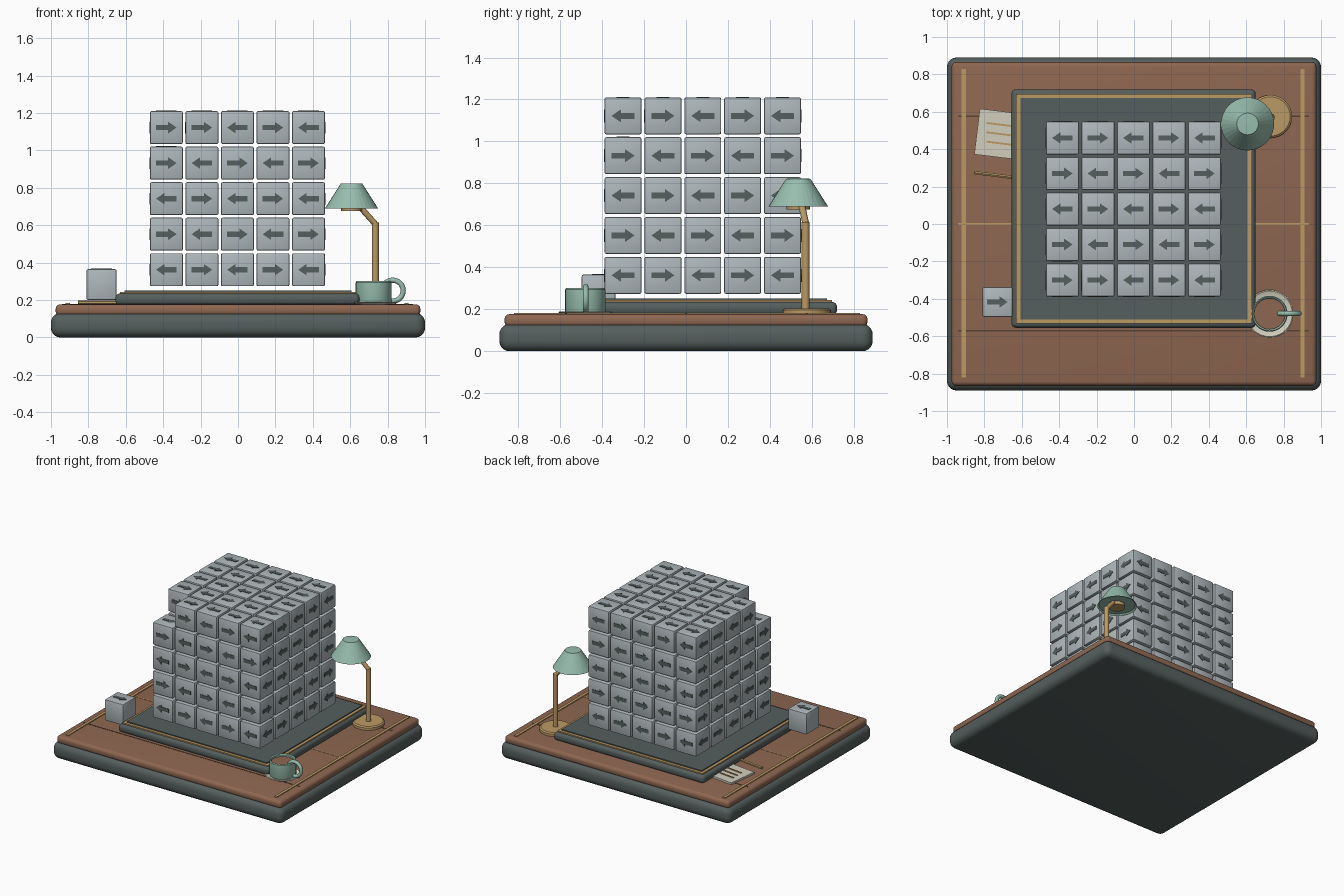
import bpy, bmesh, math
from mathutils import Vector, Matrix

if "Cube" in bpy.data.objects:
    bpy.data.objects.remove(bpy.data.objects["Cube"])


def colour(name, r, g, b):
    m = bpy.data.materials.new(name)
    m.diffuse_color = (r, g, b, 1)
    m.use_nodes = True
    m.node_tree.nodes["Principled BSDF"].inputs["Base Color"].default_value = m.diffuse_color
    return m


GREY = colour("block grey", 0.43, 0.48, 0.50)
WOOD = colour("wood brown", 0.27, 0.135, 0.082)
SEAM = colour("seam brown", 0.10, 0.055, 0.035)
DARK = colour("slate dark", 0.09, 0.115, 0.11)
BRASS = colour("brass tan", 0.50, 0.32, 0.13)
TEAL = colour("pale teal", 0.31, 0.51, 0.42)
PAPER = colour("paper cream", 0.65, 0.62, 0.51)


def finish(name, bm, mat, smooth=True):
    bmesh.ops.recalc_face_normals(bm, faces=bm.faces)
    me = bpy.data.meshes.new(name)
    bm.to_mesh(me)
    bm.free()
    ob = bpy.data.objects.new(name, me)
    bpy.context.collection.objects.link(ob)
    me.materials.append(mat)
    if smooth:
        bpy.context.view_layer.objects.active = ob
        bpy.ops.object.select_all(action='DESELECT')
        ob.select_set(True)
        bpy.ops.object.shade_smooth_by_angle(angle=math.radians(35))
    return ob


def add_box(bm, lo, hi, turn=0.0):
    lo, hi = Vector(lo), Vector(hi)
    mat = (Matrix.Translation((lo + hi) / 2) @ Matrix.Rotation(turn, 4, 'Z')
           @ Matrix.Diagonal((*(hi - lo), 1)))
    bmesh.ops.create_cube(bm, size=1, matrix=mat)


def box(name, lo, hi, mat, bevel=0.0, segments=3, turn=0.0):
    bm = bmesh.new()
    add_box(bm, lo, hi, turn)
    if bevel:
        bmesh.ops.bevel(bm, geom=bm.edges[:], offset=bevel, segments=segments,
                        profile=0.5, affect='EDGES')
    return finish(name, bm, mat, bevel > 0)


def lathe(name, profile, centre, mat, steps=32, smooth=True):
    """Turn a (radius, z) profile about a vertical axis."""
    bm = bmesh.new()
    rings = []
    for r, z in profile:
        n = 1 if r == 0 else steps
        rings.append([bm.verts.new((centre[0] + r * math.cos(math.tau * i / n),
                                    centre[1] + r * math.sin(math.tau * i / n), z))
                      for i in range(n)])
    for a, b in zip(rings, rings[1:]):
        for i in range(steps):
            j = (i + 1) % steps
            quad = [a[i % len(a)], a[j % len(a)], b[j % len(b)], b[i % len(b)]]
            bm.faces.new(list(dict.fromkeys(quad)))
    return finish(name, bm, mat, smooth)


def rod(name, a, b, radius, mat, sides=16):
    a, b = Vector(a), Vector(b)
    bm = bmesh.new()
    rot = (b - a).to_track_quat('Z', 'Y').to_matrix().to_4x4()
    bmesh.ops.create_cone(bm, cap_ends=True, segments=sides, radius1=radius,
                          radius2=radius, depth=(b - a).length,
                          matrix=Matrix.Translation((a + b) / 2) @ rot)
    return finish(name, bm, mat)


def torus(name, centre, major, minor, mat, rot=(0, 0, 0)):
    bpy.ops.mesh.primitive_torus_add(major_segments=36, minor_segments=10, location=centre,
                                     rotation=rot, major_radius=major, minor_radius=minor)
    ob = bpy.context.object
    ob.name = name
    ob.data.materials.append(mat)
    bpy.ops.object.shade_smooth()


# Plinth and wooden desk top
box("plinth", (-1, -0.89, 0), (1, 0.89, 0.13), DARK, 0.05, 5)
box("desk_top", (-0.975, -0.865, 0.115), (0.975, 0.865, 0.177), WOOD, 0.024, 4)
for x in (-0.91, 0.90):
    box("side_inlay", (x - 0.011, -0.82, 0.17), (x + 0.011, 0.83, 0.183), BRASS)
box("centre_inlay", (-0.94, -0.005, 0.17), (0.935, 0.005, 0.179), BRASS)
for y in (-0.572, 0.575):
    box("plank_seam", (-0.94, y - 0.004, 0.17), (0.935, y + 0.004, 0.179), SEAM)

# Display board with brass border
box("board", (-0.655, -0.555, 0.172), (0.65, 0.72, 0.235), DARK, 0.024, 4)
box("board_border", (-0.63, -0.532, 0.23), (0.63, 0.695, 0.244), BRASS)
box("board_panel", (-0.608, -0.51, 0.235), (0.608, 0.673, 0.252), DARK)

# Stacked blocks: five by five by five with one front top corner missing
STEP, HALF, N = 0.19, 0.088, 5
cells = {(i, j, k) for i in range(N) for j in range(N) for k in range(N)} - {(0, 0, 4)}


def cell_pos(c):
    return Vector(((c[0] - 2) * STEP - 0.003, (c[1] - 2) * STEP + 0.08, c[2] * STEP + 0.362))


def add_arrow(bm, centre, n, up, flip, scale=1.0):
    """Raised flat arrow on the face with normal n."""
    right = up.cross(n) * (-1 if flip else 1)
    outline = [(-0.055, -0.014), (0.01, -0.014), (0.01, -0.031), (0.055, 0),
               (0.01, 0.031), (0.01, 0.014), (-0.055, 0.014)]
    layers = [[bm.verts.new(centre + (right * u + up * v) * scale + n * h) for u, v in outline]
              for h in (-0.002, 0.003)]
    for ring in layers:
        bm.faces.new(ring)
    for i in range(len(outline)):
        j = (i + 1) % len(outline)
        bm.faces.new((layers[0][i], layers[0][j], layers[1][j], layers[1][i]))


blocks, arrows = bmesh.new(), bmesh.new()
Z, Y = Vector((0, 0, 1)), Vector((0, 1, 0))
for c in sorted(cells):
    p, h = cell_pos(c), Vector((HALF,) * 3)
    add_box(blocks, p - h, p + h)
    for d in ((1, 0, 0), (-1, 0, 0), (0, 1, 0), (0, -1, 0), (0, 0, 1)):
        if tuple(a + b for a, b in zip(c, d)) not in cells:
            n = Vector(d)
            add_arrow(arrows, p + n * HALF, n, Y if d[2] else Z, sum(c) % 2 == 0)
bmesh.ops.bevel(blocks, geom=blocks.edges[:], offset=0.008, segments=2,
                profile=0.5, affect='EDGES')
finish("stacked_blocks", blocks, GREY)

# Loose block, arrow on its top only
box("loose_block", (-0.81, -0.497, 0.2), (-0.65, -0.337, 0.365), GREY, 0.008, 2)
add_arrow(arrows, Vector((-0.73, -0.417, 0.365)), Z, Y, False)
finish("block_arrows", arrows, DARK, False)

# Desk lamp
lathe("lamp_base", [(0, 0.172), (0.115, 0.172), (0.115, 0.196), (0.105, 0.204), (0, 0.204)],
      (0.73, 0.575), BRASS)
rod("lamp_post", (0.735, 0.57, 0.2), (0.735, 0.57, 0.615), 0.019, BRASS)
rod("lamp_arm", (0.737, 0.572, 0.603), (0.62, 0.543, 0.735), 0.016, BRASS)
lathe("lamp_shade", [(0, 0.70), (0.13, 0.70), (0.142, 0.69), (0.058, 0.822), (0, 0.824)],
      (0.607, 0.535), TEAL, 32, False)
lathe("lamp_bulb", [(0, 0.675), (0.055, 0.675), (0.055, 0.705), (0, 0.705)],
      (0.607, 0.535), BRASS)

# Mug on a saucer
MUG = (0.725, -0.48)
lathe("saucer", [(0, 0.174), (0.11, 0.174), (0.128, 0.186), (0.122, 0.19), (0.1, 0.182), (0, 0.182)],
      MUG, PAPER)
lathe("mug", [(0, 0.18), (0.092, 0.18), (0.096, 0.19), (0.096, 0.294), (0.091, 0.301),
              (0.083, 0.295), (0.083, 0.27), (0, 0.27)], MUG, TEAL)
lathe("coffee", [(0, 0.265), (0.083, 0.265), (0.083, 0.282), (0, 0.282)], MUG, WOOD)
torus("mug_handle", (0.827, -0.478, 0.25), 0.056, 0.014, TEAL, (math.pi / 2, 0, 0))

# Note sheet with written lines, and pencil
TURN = math.radians(-7)
box("note_sheet", (-0.84, 0.357, 0.176), (-0.60, 0.603, 0.192), PAPER, turn=TURN)
for y in (0.43, 0.48, 0.53):
    box("note_line", (-0.79, y - 0.005, 0.188), (-0.62, y + 0.005, 0.197), BRASS, turn=TURN)
rod("pencil", (-0.855, 0.275, 0.187), (-0.64, 0.248, 0.187), 0.01, BRASS, 6)
